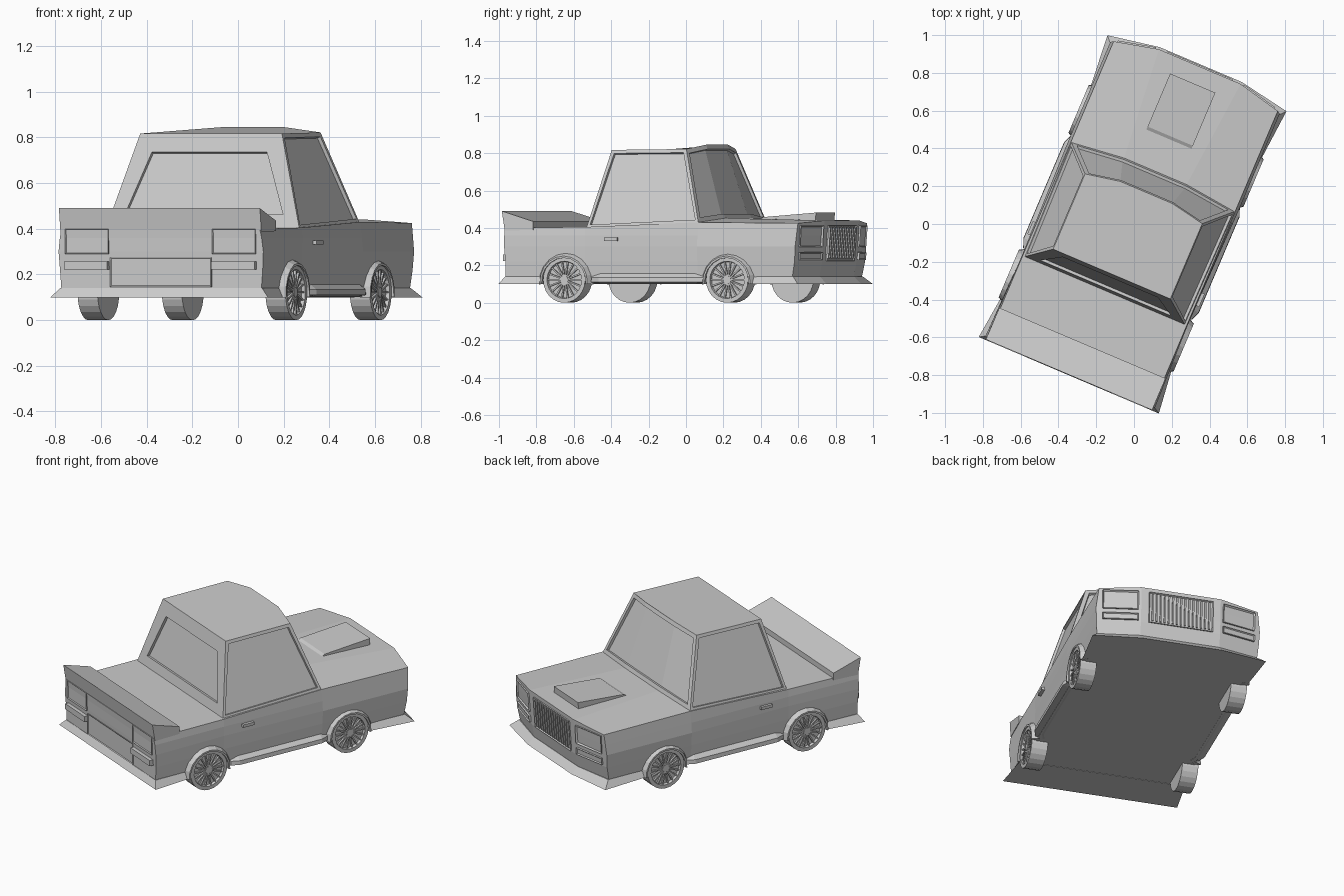
import bpy, bmesh
from math import radians, sin, cos, pi
from mathutils import Matrix, Vector, Euler

if "Cube" in bpy.data.objects:
    bpy.data.objects.remove(bpy.data.objects["Cube"])

# The whole car is built along +y, then parked at an angle
HEADING = Matrix.Rotation(radians(-23), 4, 'Z') @ Matrix.Translation((-0.005, 0.003, 0))


def finish(name, bm):
    bmesh.ops.recalc_face_normals(bm, faces=bm.faces)
    mesh = bpy.data.meshes.new(name)
    bm.to_mesh(mesh)
    bm.free()
    obj = bpy.data.objects.new(name, mesh)
    bpy.context.collection.objects.link(obj)
    obj.matrix_world = HEADING
    return obj


def mirrored(half):
    """Close a right-hand outline with its left-hand reflection."""
    return half + [(-x, y, z) for x, y, z in reversed(half)]


def loft(rings, cap_start=True, cap_end=True):
    bm = bmesh.new()
    rows = [[bm.verts.new(p) for p in ring] for ring in rings]
    n = len(rows[0])
    for a, b in zip(rows, rows[1:]):
        for i in range(n):
            j = (i + 1) % n
            bm.faces.new((a[i], a[j], b[j], b[i]))
    if cap_start:
        bm.faces.new(rows[0])
    if cap_end:
        bm.faces.new(rows[-1])
    return bm, rows


def add_box(bm, centre, size, rot=(0, 0, 0), rim=0, depth=0):
    """Box whose local +y face may be recessed inside a rim."""
    mat = Matrix.LocRotScale(Vector(centre), Euler(rot), Vector(size))
    verts = bmesh.ops.create_cube(bm, size=1, matrix=mat)["verts"]
    if rim:
        bm.normal_update()
        out = Euler(rot).to_matrix() @ Vector((0, 1, 0))
        faces = {f for v in verts for f in v.link_faces}
        front = max(faces, key=lambda f: f.normal.dot(out))
        bmesh.ops.inset_individual(bm, faces=[front], thickness=rim)
        bmesh.ops.translate(bm, verts=front.verts[:], vec=-out * depth)


def box(name, *args, **kw):
    bm = bmesh.new()
    add_box(bm, *args, **kw)
    return finish(name, bm)


# Body shell: height, half width, waist pinch, rear, nose
levels = [
    (0.102, 0.470, 0.000, -0.85, 0.875),
    (0.14, 0.476, 0.000, -0.85, 0.870),
    (0.22, 0.482, 0.006, -0.85, 0.885),
    (0.30, 0.487, 0.014, -0.855, 0.890),
    (0.36, 0.480, 0.004, -0.857, 0.895),
    (0.42, 0.472, 0.000, -0.86, 0.900),
]
rings = []
for z, w, pinch, rear, nose in levels:
    rise = (-0.02, -0.015, 0.01, 0.005, 0.02) if z == 0.42 else (0,) * 5
    plan = [(w, rear), (w - pinch, -0.39), (w, 0.265), (w, nose - 0.055), (0.235, nose)]
    rings.append(mirrored([(x, y, z + dz) for (x, y), dz in zip(plan, rise)]))
bm, rows = loft(rings, cap_end=False)
t = rows[-1]
cowl_r, cowl_l = (bm.verts.new((s * 0.18, 0.298, 0.452)) for s in (1, -1))
for f in ((t[0], t[1], t[8], t[9]), (t[1], t[2], cowl_r, cowl_l, t[7], t[8]),
          (t[2], t[3], t[4], cowl_r), (t[7], cowl_l, t[5], t[6]),
          (cowl_r, t[4], t[5], cowl_l)):
    bm.faces.new(f)
finish("body", bm)

# Cabin with recessed windows
base = mirrored([(0.46, -0.388, 0.402), (0.468, 0.265, 0.43), (0.18, 0.298, 0.452)])
roof = mirrored([(0.337, -0.293, 0.817), (0.337, 0.14, 0.822), (0.15, 0.176, 0.845)])
bm, rows = loft([base, roof])
bm.normal_update()
walls = [f for f in bm.faces if len(f.verts) == 4]
rear_glass = [f for f in walls if f.calc_center_median().y < -0.2]
side_glass = [f for f in walls if abs(f.calc_center_median().x) > 0.35]
screen = [f for f in walls if f not in rear_glass + side_glass]
bmesh.ops.recalc_face_normals(bm, faces=bm.faces)
for faces, rim in ((rear_glass, 0.105), (side_glass, 0.025)):
    bmesh.ops.inset_individual(bm, faces=faces, thickness=rim)
    bmesh.ops.inset_individual(bm, faces=faces, thickness=0.002, depth=-0.015)
bmesh.ops.inset_region(bm, faces=screen, thickness=0.025, use_even_offset=True)
bmesh.ops.inset_region(bm, faces=screen, thickness=0.002, depth=-0.015)
finish("cabin", bm)


def cross_prism(name, profile, half):
    """Side profile (y, z) extended across the car."""
    bm, _ = loft([[(s * half, y, z) for y, z in profile] for s in (-1, 1)])
    return finish(name, bm)


cross_prism("rear_spoiler", [(-0.855, 0.385), (-0.872, 0.49), (-0.69, 0.435), (-0.69, 0.39)], 0.478)
cross_prism("hood_scoop", [(0.46, 0.435), (0.50, 0.458), (0.805, 0.482), (0.80, 0.42)], 0.13)

# Flared lips at both ends
bm, _ = loft([mirrored([(0.49, -0.63, 0.10), (0.518, -0.875, 0.10)]),
              mirrored([(0.475, -0.63, 0.14), (0.48, -0.852, 0.14)])])
finish("rear_lip", bm)
bm, _ = loft([mirrored([(0.49, 0.57, 0.10), (0.515, 0.862, 0.10), (0.235, 0.912, 0.10)]),
              mirrored([(0.475, 0.57, 0.14), (0.478, 0.82, 0.14), (0.235, 0.872, 0.14)])])
finish("front_lip", bm)

# Grille with upright slats
bm = bmesh.new()
add_box(bm, (0, 0.885, 0.32), (0.38, 0.03, 0.19), rot=(radians(-4), 0, 0), rim=0.012, depth=0.014)
for i in range(15):
    add_box(bm, ((i - 7) * 0.024, 0.891, 0.32), (0.009, 0.02, 0.168), rot=(radians(-4), 0, 0))
finish("grille", bm)
box("trunk_panel", (0, -0.852, 0.21), (0.48, 0.012, 0.13), rot=(0, 0, pi), rim=0.008, depth=0.004)

TYRE_R = 0.122


def wheel(label, s, y):
    bm = bmesh.new()
    turn = Matrix.Translation((s * 0.447, y, TYRE_R)) @ Matrix.Rotation(s * pi / 2, 4, 'Y')
    bmesh.ops.create_cone(bm, cap_ends=True, segments=24, radius1=TYRE_R, radius2=TYRE_R,
                          depth=0.095, matrix=turn)
    bm.normal_update()
    face = max(bm.faces, key=lambda f: s * f.normal.x)
    bmesh.ops.inset_individual(bm, faces=[face], thickness=0.022)
    bmesh.ops.inset_individual(bm, faces=[face], thickness=0.004, depth=-0.016)
    for i in range(18):
        a = 2 * pi * i / 18
        add_box(bm, (s * 0.483, y + 0.056 * cos(a), TYRE_R + 0.056 * sin(a)),
                (0.012, 0.09, 0.008), rot=(a, 0, 0))
    hub = Matrix.Translation((s * 0.484, y, TYRE_R)) @ Matrix.Rotation(pi / 2, 4, 'Y')
    bmesh.ops.create_cone(bm, cap_ends=True, segments=12, radius1=0.022, radius2=0.022,
                          depth=0.016, matrix=hub)
    finish(label + "_wheel", bm)

    # Arch flare around the tyre
    section = [(0.45, 0.128), (0.503, 0.128), (0.503, 0.138), (0.465, 0.158)]
    arc = [radians(-5 + 19 * i) for i in range(11)]
    bm, _ = loft([[(s * u, y + r * cos(a), 0.112 + r * sin(a)) for u, r in section] for a in arc])
    finish(label + "_arch", bm)


for s, side in ((1, "right"), (-1, "left")):
    wheel("front_" + side, s, 0.443)
    wheel("rear_" + side, s, -0.503)

    # Sill skirt, tapering into the body at each end
    sill = [(0.45, 0.10), (0.505, 0.11), (0.503, 0.135), (0.465, 0.165)]
    bm, _ = loft([[(s * (u - cut), y, z) for u, z in sill]
                  for y, cut in ((-0.35, 0.02), (-0.30, 0), (0.25, 0), (0.30, 0.02))])
    finish("skirt_" + side, bm)

    # Lamps, indicators, bumper bars and door handle
    slant = (radians(-4), 0, -s * radians(13))
    box("headlight_" + side, (s * 0.35, 0.866, 0.355), (0.205, 0.022, 0.115),
        rot=slant, rim=0.014, depth=0.012)
    box("indicator_" + side, (s * 0.35, 0.862, 0.25), (0.205, 0.022, 0.04),
        rot=slant, rim=0.008, depth=0.006)
    box("taillight_" + side, (s * 0.35, -0.855, 0.345), (0.205, 0.016, 0.11),
        rot=(0, 0, pi), rim=0.006, depth=0.006)
    box("rear_bar_" + side, (s * 0.35, -0.86, 0.24), (0.205, 0.03, 0.035))
    box("door_handle_" + side, (s * 0.482, -0.235, 0.34), (0.024, 0.075, 0.018))
